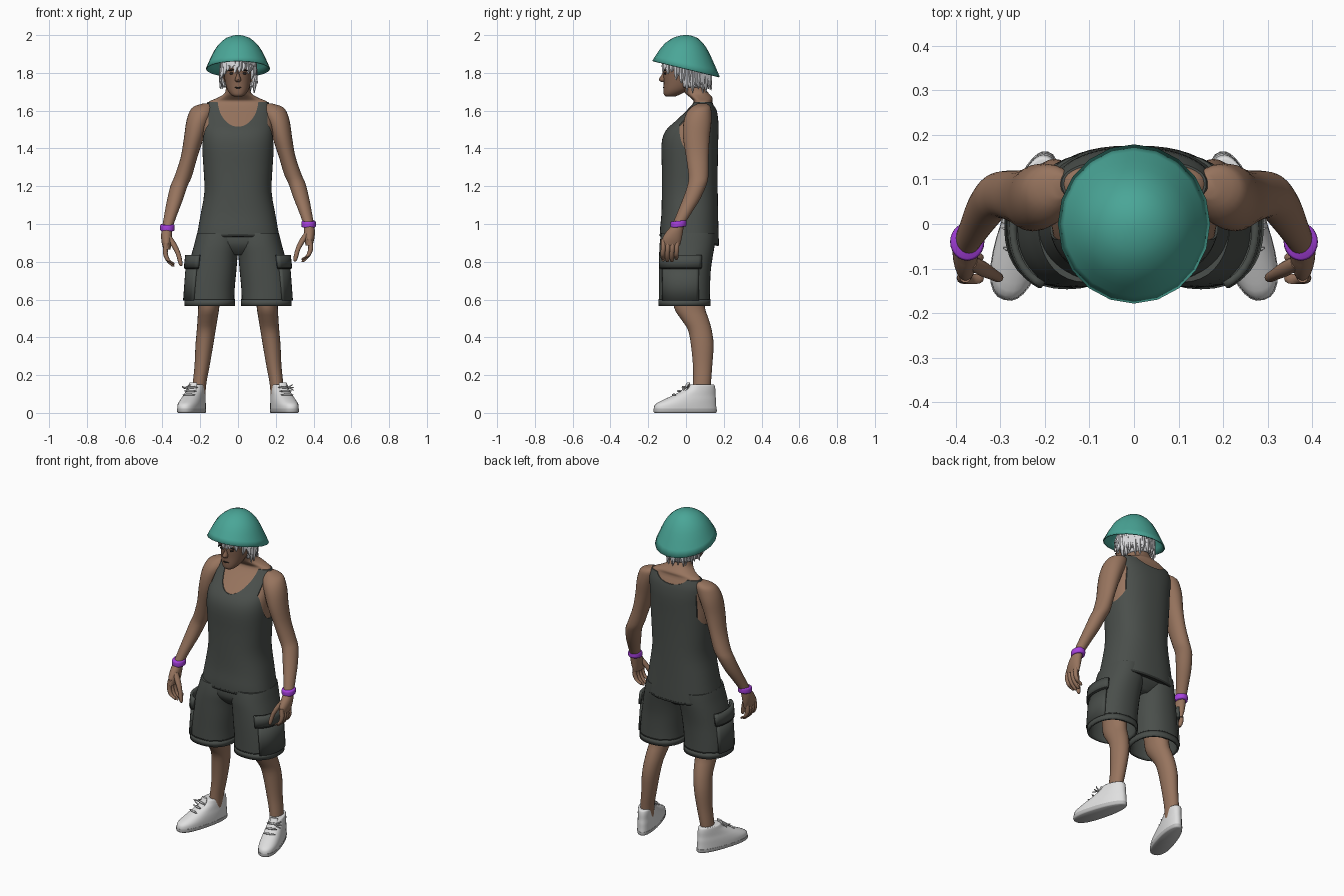
import bpy, bmesh, math, random
from mathutils import Matrix, Vector

random.seed(4)
cube = bpy.data.objects.get("Cube")
if cube:
    bpy.data.objects.remove(cube, do_unlink=True)


def material(name, *rgb):
    m = bpy.data.materials.new(name)
    m.use_nodes = True
    m.diffuse_color = (*rgb, 1)
    bsdf = m.node_tree.nodes["Principled BSDF"]
    bsdf.inputs["Base Color"].default_value = (*rgb, 1)
    bsdf.inputs["Roughness"].default_value = 0.8
    return m


SKIN = material("brown skin", .31, .175, .112)
FACE = material("dark face skin", .23, .125, .08)
CLOTH = material("charcoal cloth", .068, .077, .07)
SEAM = material("dark seam", .03, .034, .031)
TEAL = material("teal felt", .068, .38, .31)
WHITE = material("white shoe", .74, .74, .74)
SOLE = material("grey sole", .5, .5, .5)
HAIR = material("silver hair", .66, .66, .68)
PURPLE = material("purple band", .38, .05, .72)
DARK = material("dark eye", .02, .015, .012)


def finish(name, bm, mat, angle=45):
    bmesh.ops.recalc_face_normals(bm, faces=bm.faces)
    me = bpy.data.meshes.new(name)
    bm.to_mesh(me)
    bm.free()
    me.materials.append(mat)
    me.shade_smooth()
    me.set_sharp_from_angle(angle=math.radians(angle))
    ob = bpy.data.objects.new(name, me)
    bpy.context.collection.objects.link(ob)
    return ob


def dense(rows, k):
    """Smoothly interpolate rows of ring values."""
    rows = [list(r) + [0] * (6 - len(r)) for r in rows]
    p = [rows[0]] + rows + [rows[-1]]
    out = []
    for i in range(1, len(p) - 2):
        for j in range(k):
            t = j / k
            out.append([b + t / 2 * (c - a + t * (2 * a - 5 * b + 4 * c - d + t * (3 * (b - c) + d - a)))
                        for a, b, c, d in zip(*p[i - 1:i + 3])])
    return out + [rows[-1]]


def loft(name, rows, mat, side=1, n=24, k=3, power=2, arc=None, caps=(1, 1), thick=0, taper=0):
    """Stack rings of (z, centre x, centre y, radius x, radius y, tilt)."""
    bm = bmesh.new()
    rings = []
    a0, a1 = [math.radians(a) for a in (arc or (0, 360))]
    for z, cx, cy, rx, ry, tilt in dense(rows, k):
        ring = []
        for i in range(n):
            a = a0 + (a1 - a0) * i / (n - 1 if arc else n)
            c, s = math.cos(a), math.sin(a)
            dx = rx * math.copysign(abs(c) ** (2 / power), c) * (1 - taper * s)
            dy = ry * math.copysign(abs(s) ** (2 / power), s)
            ring.append(bm.verts.new((side * (cx + dx), cy + dy, z + tilt * dy)))
        rings.append(ring)
    for lo, hi in zip(rings, rings[1:]):
        for i in range(n - 1 if arc else n):
            j = (i + 1) % n
            bm.faces.new((lo[i], lo[j], hi[j], hi[i]))
    if not arc:
        for ring, cap in zip((rings[0], rings[-1]), caps):
            if cap:
                bm.faces.new(ring)
    ob = finish(name, bm, mat)
    if thick:
        mod = ob.modifiers.new("thickness", "SOLIDIFY")
        mod.thickness, mod.offset = thick, 0
    return ob


def blob(name, loc, size, mat, rot=0):
    bm = bmesh.new()
    bmesh.ops.create_uvsphere(bm, u_segments=14, v_segments=8, radius=1)
    bm.transform(Matrix.Translation(loc) @ Matrix.Rotation(rot, 4, 'Y') @ Matrix.Diagonal((*size, 1)))
    return finish(name, bm, mat)


def cut(target, name, loc, axis, rad_side, rad_z, depth):
    """Elliptical cutter along the x or y axis."""
    bm = bmesh.new()
    bmesh.ops.create_cone(bm, cap_ends=True, segments=48, radius1=1, radius2=1, depth=1)
    turn = Matrix.Rotation(math.pi / 2, 4, 'X')
    if axis == 'X':
        turn = Matrix.Rotation(math.pi / 2, 4, 'Z') @ turn
    bm.transform(Matrix.Translation(loc) @ turn @ Matrix.Diagonal((rad_side, rad_z, depth, 1)))
    ob = finish(name, bm, CLOTH)
    ob.hide_render = ob.hide_viewport = True
    mod = target.modifiers.new(name, "BOOLEAN")
    mod.object, mod.operation, mod.solver = ob, "DIFFERENCE", "EXACT"


# Tank top, cut open at the neck and arms over a skin torso
body = [(.915, 0, .018, .221, .156, -.16), (.96, 0, .018, .214, .155, -.13), (1.05, 0, .02, .198, .15, -.05),
        (1.17, 0, .02, .178, .148), (1.3, 0, .02, .183, .148), (1.42, 0, .02, .191, .15),
        (1.49, 0, .031, .19, .141), (1.545, 0, .056, .186, .115), (1.6, 0, .08, .178, .083),
        (1.645, 0, .09, .162, .055)]
shirt = loft("tank_top", body, CLOTH, n=64, power=2.4)
cut(shirt, "front_neck_cutter", (0, -.1, 1.66), 'Y', .108, .145, .38)
cut(shirt, "back_neck_cutter", (0, .18, 1.66), 'Y', .105, .055, .2)
for s in (1, -1):
    cut(shirt, "armhole_cutter", (s * .257, .05, 1.505), 'X', .085, .14, .2)
cut_mesh = bpy.data.meshes.new_from_object(shirt.evaluated_get(bpy.context.evaluated_depsgraph_get()))
shirt.modifiers.clear()
shirt.data = cut_mesh
cut_mesh.set_sharp_from_angle(angle=math.radians(40))
loft("shirt_hem", [(z, 0, .018, r, r - .065, -.16) for z, r in ((.908, .219), (.914, .223), (.921, .222))],
     SEAM, n=48, power=2.4)

skin = [(z, x, y, rx - .005, ry - .005) for z, x, y, rx, ry, *t in body[4:]]
loft("torso", skin + [(1.667, 0, .083, .11, .058), (1.69, 0, .06, .073, .062),
                      (1.72, 0, .04, .064, .06), (1.77, 0, .02, .062, .058)], SKIN, n=48, power=2.4)

# Head, face and hat
loft("head", [(1.675, 0, -.082, .022, .025), (1.685, 0, -.075, .038, .042), (1.71, 0, -.052, .056, .067),
              (1.75, 0, -.028, .068, .09), (1.8, 0, -.012, .075, .108), (1.86, 0, -.004, .08, .112),
              (1.93, 0, 0, .06, .08)], FACE, n=32, power=2.2)
loft("nose", [(1.752, 0, -.118, .01, .012), (1.764, 0, -.122, .016, .022),
              (1.79, 0, -.115, .008, .014), (1.815, 0, -.11, .006, .01)], FACE, n=12)
blob("mouth", (0, -.117, 1.722), (.02, .005, .004), DARK)
for s in (1, -1):
    blob("eye", (s * .033, -.11, 1.797), (.014, .006, .006), DARK)
    blob("eyebrow", (s * .034, -.112, 1.815), (.02, .006, .004), DARK, s * .2)
    blob("ear", (s * .077, .005, 1.775), (.01, .02, .03), FACE)
loft("hat", [(1.82, 0, 0, .168, .176, -.24), (1.89, 0, 0, .137, .14, -.2), (1.945, 0, 0, .104, .105, -.12),
             (1.984, 0, 0, .058, .06, -.04), (1.997, 0, 0, .012, .012)], TEAL, n=20, k=2, caps=(0, 1), thick=.006)

# Hair: a shell round the back with hanging pointed tufts
loft("hair_shell", [(1.725, 0, .012, .074, .098), (1.77, 0, .01, .086, .114), (1.83, 0, .005, .09, .12),
                    (1.89, 0, 0, .084, .108)], HAIR, arc=(-15, 195), thick=.01)
for layer in range(2):
    for i in range(26):
        a = 2 * math.pi * (i + layer / 2) / 26
        front = max(0, -math.sin(a))
        x, y = .083 * math.cos(a), .005 + .114 * math.sin(a)
        tip = 1.70 + .035 * layer + .105 * min(1, front * 1.4) + random.uniform(-.012, .018)
        top = 1.87
        mid = (top + tip) / 2 - .01
        f = random.uniform(1.06, 1.16)
        loft("hair_tuft", [(top, x, y, .014, .014), (mid, x * 1.07, y * 1.05, .015, .015),
                           (tip, x * f + random.uniform(-.012, .012), y * f, .002, .002)], HAIR, n=5, k=2)

for s in (1, -1):
    # Arm, hand and wristband; the left arm hangs slightly higher
    drop = .97 if s > 0 else 1

    def hang(rows):
        return [(1.6 - (1.6 - r[0]) * drop, *r[1:]) for r in rows]

    loft("arm", hang([(1.638, .165, .085, .02, .025), (1.62, .185, .08, .052, .05), (1.585, .198, .068, .063, .067),
                      (1.53, .216, .06, .06, .074), (1.45, .235, .055, .052, .07), (1.35, .26, .06, .044, .06),
                      (1.25, .291, .066, .046, .053), (1.2, .313, .06, .045, .05), (1.12, .336, .03, .041, .046),
                      (1.05, .356, -.005, .034, .039), (.98, .374, -.04, .028, .033), (.94, .378, -.06, .029, .044),
                      (.9, .378, -.075, .026, .052), (.865, .376, -.082, .018, .05)]), SKIN, s)
    loft("wristband", hang([(z, .374, -.04, r, r + .004, .1) for z, r in
                            ((.964, .034), (.97, .038), (.992, .038), (.998, .034))]), PURPLE, s)
    for i in range(4):
        y = -.047 - .024 * i
        end = .768 + .012 * abs(i - 1.5)
        loft("finger", hang([(.9, .378, y, .013, .013), (.85, .385, y - .002, .013, .013),
                             (.81, .372, y - .004, .012, .012), (end + .01, .35, y - .004, .011, .011),
                             (end, .342, y - .004, .005, .005)]), SKIN, s, n=10)
    loft("thumb", hang([(.935, .368, -.085, .016, .016), (.89, .34, -.1, .017, .017), (.84, .316, -.113, .013, .013),
                        (.79, .304, -.12, .011, .011), (.777, .302, -.12, .004, .004)]), SKIN, s, n=10)

    # Shorts leg with cuff and cargo pocket
    leg = [(.565, .15, -.008, .127, .131), (.65, .148, -.008, .126, .131), (.75, .137, -.006, .124, .133),
           (.83, .125, 0, .119, .138), (.89, .112, .006, .116, .142), (.95, .105, .012, .108, .14)]
    loft("shorts_leg", leg, CLOTH, s, n=36, power=2.3, caps=(0, 1), thick=.008)
    loft("shorts_cuff", [(z, .15, -.008, .13, .134) for z in (.565, .6)], CLOTH, s, n=36, k=1,
         power=2.3, caps=(0, 0), thick=.008)
    loft("cuff_seam", [(z, .15, -.008, .1325, .1365) for z in (.6, .604)], SEAM, s, n=36, k=1,
         power=2.3, caps=(0, 0), thick=.004)
    for name, z0, z1, arc, out, mat in (("cargo_pocket", .595, .775, (-55, 28), .007, CLOTH),
                                        ("pocket_flap", .77, .835, (-62, 33), .016, CLOTH),
                                        ("flap_shadow", .763, .77, (-61, 32), .015, SEAM)):
        loft(name, [(z, .15 - .11 * max(0, z - .65), -.005, .126 + out, .131 + out) for z in (z0, z1)],
             mat, s, n=12, k=2, power=2.3, arc=arc, thick=.016)

    # Lower leg
    loft("lower_leg", [(.68, .15, .01, .062, .085), (.56, .155, .018, .056, .082), (.5, .161, .045, .053, .074),
                       (.44, .168, .073, .05, .063), (.36, .178, .086, .047, .06), (.25, .19, .088, .04, .051),
                       (.16, .203, .085, .036, .047), (.08, .208, .08, .034, .045)], SKIN, s)

    # Shoe, toes turned out
    place = Matrix.Translation((s * .242, -.004, 0)) @ Matrix.Rotation(s * .29, 4, 'Z')
    parts = [loft("shoe_sole", [(0, 0, 0, .05, .167), (.006, 0, 0, .055, .173), (.022, 0, 0, .056, .173)],
                  SOLE, s, n=32, power=2.4, taper=.14),
             loft("shoe", [(.02, 0, 0, .055, .172), (.045, 0, .003, .055, .167), (.07, 0, .026, .052, .143),
                           (.095, 0, .052, .047, .114), (.125, 0, .082, .043, .083), (.147, 0, .09, .04, .07),
                           (.15, 0, .09, .034, .06)], WHITE, s, n=32, power=2.3, taper=.14),
             loft("shoe_tongue", [(.09, 0, -.04, .024, .018), (.13, 0, .005, .024, .014),
                                  (.16, 0, .018, .022, .007)], WHITE, s, n=12)]
    for i in range(3):
        parts.append(blob("lace", (0, -.062 + .027 * i, .096 + .02 * i), (.036, .006, .006), SOLE))
        parts.append(blob("lace_bow", (s * .03, -.02 + .012 * i, .13 + .004 * i), (.025, .004, .004), WHITE, .5 - .5 * i))
    for part in parts:
        part.data.transform(place)

# Seat of the shorts
loft("shorts_seat", [(.835, 0, .005, .06, .09), (.865, 0, .008, .15, .12), (.9, 0, .012, .205, .14),
                     (.95, 0, .015, .205, .142)], CLOTH, n=40, power=2.4)
